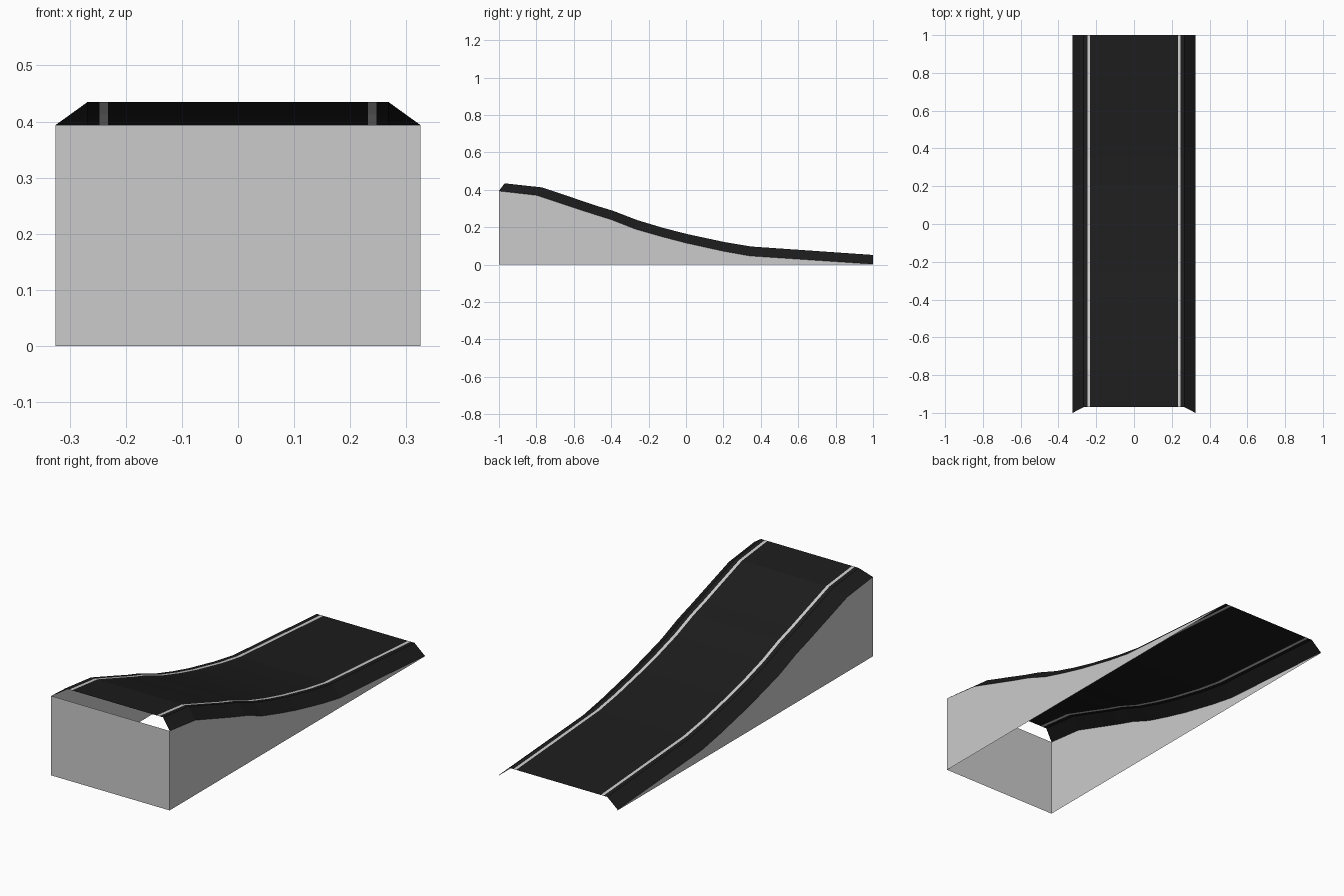
import bpy

if "Cube" in bpy.data.objects:
    bpy.data.objects.remove(bpy.data.objects["Cube"])

# Side profile stations: lower edge y, z (top of wall) and upper edge y, z (road surface)
STATIONS = [
    (-1.00, 0.394, -0.97, 0.435), (-0.80, 0.371, -0.77, 0.413),
    (-0.60, 0.305, -0.585, 0.351), (-0.50, 0.272, -0.485, 0.317),
    (-0.40, 0.241, -0.39, 0.288), (-0.27, 0.190, -0.26, 0.238),
    (-0.13, 0.150, -0.12, 0.196), (0.00, 0.116, 0.005, 0.164),
    (0.20, 0.072, 0.205, 0.121), (0.34, 0.047, 0.35, 0.097),
    (1.00, 0.003, 1.00, 0.052),
]
HALF = 0.325      # outer half width
TOP = 0.268       # half width of the flat road
S_OUT, S_IN = 0.247, 0.232   # edge line limits

black = bpy.data.materials.new("black")
black.diffuse_color = (0.012, 0.012, 0.012, 1)
black.use_nodes = True
black.node_tree.nodes["Principled BSDF"].inputs["Base Color"].default_value = black.diffuse_color


def make(name, verts, faces, mat=None):
    me = bpy.data.meshes.new(name)
    me.from_pydata(verts, [], faces)
    me.update()
    ob = bpy.data.objects.new(name, me)
    bpy.context.collection.objects.link(ob)
    if mat:
        me.materials.append(mat)
    return ob


def strip(name, left, right, mat=None):
    """Lengthwise strip between two (x, is_upper) rails, facing up."""
    verts, faces = [], []
    for yl, zl, yh, zh in STATIONS:
        for x, upper in (left, right):
            verts.append((x, yh, zh) if upper else (x, yl, zl))
    for i in range(len(STATIONS) - 1):
        a = 2 * i
        faces.append((a, a + 1, a + 3, a + 2))
    return make(name, verts, faces, mat)


# Road surface, edge lines and sloped shoulders
strip("road_centre", (-S_IN, True), (S_IN, True), black)
for side, s in (("left", -1), ("right", 1)):
    for part, a, b, mat in (
        ("edge_line", (S_IN, True), (S_OUT, True), None),
        ("road_margin", (S_OUT, True), (TOP, True), black),
        ("shoulder", (TOP, True), (HALF, False), black),
    ):
        rails = sorted([(s * a[0], a[1]), (s * b[0], b[1])])
        strip(f"{side}_{part}", rails[0], rails[1], mat)

    # Side wall down to the ground
    verts, faces = [], []
    for yl, zl, _, _ in STATIONS:
        verts += [(s * HALF, yl, 0), (s * HALF, yl, zl)]
    for i in range(len(STATIONS) - 1):
        a = 2 * i
        f = (a, a + 2, a + 3, a + 1)
        faces.append(f if s > 0 else f[::-1])
    make(f"{side}_wall", verts, faces)

# Front wall, open above its top edge
z = STATIONS[0][1]
make("front_wall", [(-HALF, -1, 0), (HALF, -1, 0), (HALF, -1, z), (-HALF, -1, z)],
     [(0, 1, 2, 3)])
